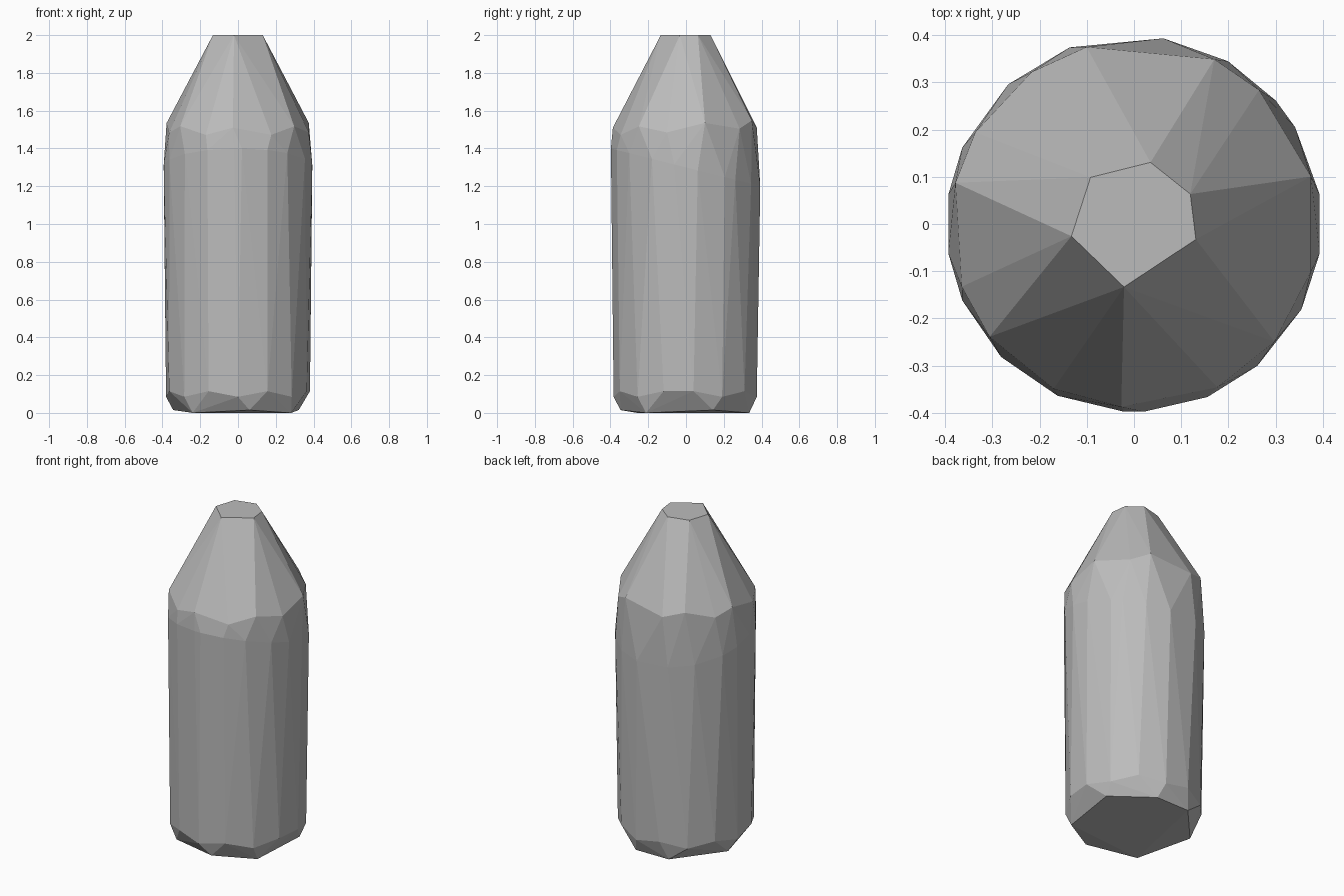
import bpy
import bmesh
from math import radians, sin, cos

cube = bpy.data.objects.get("Cube")
if cube:
    bpy.data.objects.remove(cube, do_unlink=True)

# One plain grey material
grey = bpy.data.materials.new("stone grey")
grey.use_nodes = True
colour = (0.5, 0.5, 0.5, 1)
grey.diffuse_color = colour
grey.node_tree.nodes["Principled BSDF"].inputs["Base Color"].default_value = colour


def ring(bm, radius, angles, height):
    """Add a ring of loose points; height is a function of index and angle."""
    for index, degrees in enumerate(angles):
        angle = radians(degrees)
        bm.verts.new((radius * cos(angle), radius * sin(angle), height(index, angle)))


bm = bmesh.new()

# Flat cut tip
ring(bm, 0.135, (28, 75, 133, 191, 261, 346), lambda i, a: 2)

# Shoulder where the cone meets the body
ring(bm, 0.388, (15, 47, 64, 105, 124, 150, 167, 200, 218, 244, 266, 297, 320, 345),
     lambda i, a: 1.51 + 0.02 * sin(a) + 0.02 * (-1) ** i)

# Widest ring of the body, lower towards the back
ring(bm, 0.398, (9, 31, 41, 60, 81, 110, 132, 156, 171, 189, 204, 225, 246, 267,
                 273, 293, 311, 333, 351),
     lambda i, a: 1.3 - 0.1 * sin(a))

# Lower edge of the body
ring(bm, 0.383, range(6, 360, 24), lambda i, a: 0.1 + 0.015 * (-1) ** i)

# Uneven base with seven corners
ring(bm, 0.352, (24, 72, 109, 167, 227, 280, 323),
     lambda i, a: 0.015 if i in (0, 3, 5) else 0)

# Wrap the rings in a single faceted shell
hull = bmesh.ops.convex_hull(bm, input=bm.verts[:])
loose = {v for v in bm.verts if not v.link_faces}
bmesh.ops.delete(bm, geom=list(loose), context='VERTS')
bmesh.ops.recalc_face_normals(bm, faces=bm.faces[:])

mesh = bpy.data.meshes.new("faceted_body")
bm.to_mesh(mesh)
bm.free()
mesh.materials.append(grey)
body = bpy.data.objects.new("faceted_body", mesh)
bpy.context.collection.objects.link(body)
